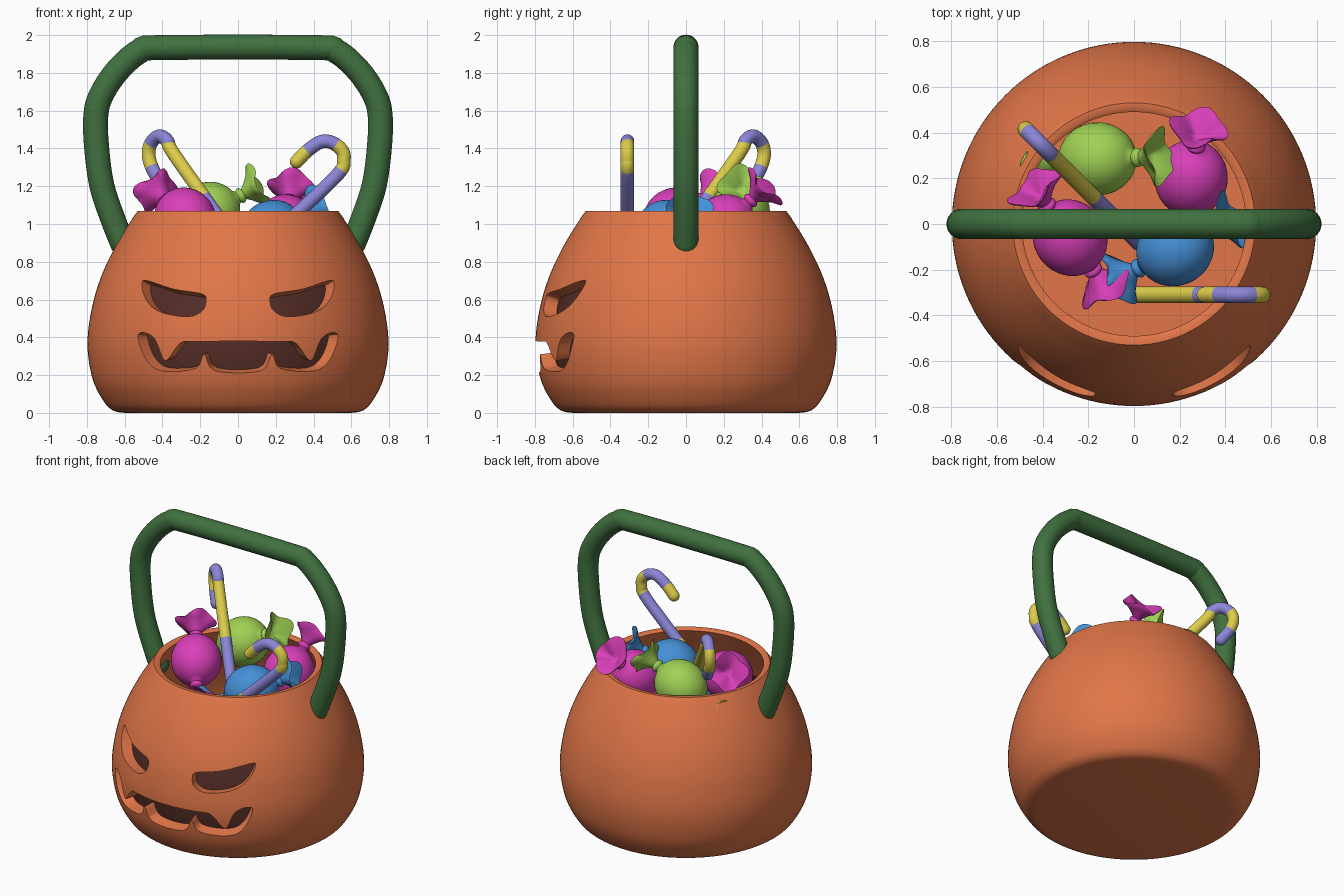
import bpy, bmesh
from math import sin, cos, pi, sqrt, radians
from mathutils import Vector

cube = bpy.data.objects.get("Cube")
if cube:
    bpy.data.objects.remove(cube, do_unlink=True)


def material(name, *rgb):
    m = bpy.data.materials.new(name)
    m.use_nodes = True
    m.diffuse_color = (*rgb, 1)
    bsdf = next(n for n in m.node_tree.nodes if n.type == 'BSDF_PRINCIPLED')
    bsdf.inputs["Base Color"].default_value = (*rgb, 1)
    return m


ORANGE = material("pumpkin orange", 0.75, 0.18, 0.065)
BROWN = material("dark brown", 0.09, 0.026, 0.02)
GREEN = material("handle green", 0.052, 0.165, 0.05)
MAGENTA = material("magenta", 0.70, 0.05, 0.49)
LIME = material("lime", 0.35, 0.64, 0.09)
BLUE = material("blue", 0.06, 0.28, 0.68)
PURPLE = material("lavender", 0.26, 0.24, 0.68)
YELLOW = material("yellow", 0.72, 0.61, 0.07)


def finish(name, bm, mats, angle=40):
    bmesh.ops.recalc_face_normals(bm, faces=bm.faces)
    me = bpy.data.meshes.new(name)
    bm.to_mesh(me)
    bm.free()
    ob = bpy.data.objects.new(name, me)
    bpy.context.collection.objects.link(ob)
    for m in mats:
        me.materials.append(m)
    shade(ob, angle)
    return ob


def shade(ob, angle):
    bpy.ops.object.select_all(action='DESELECT')
    ob.select_set(True)
    bpy.context.view_layer.objects.active = ob
    bpy.ops.object.shade_smooth_by_angle(angle=radians(angle))


def smooth(pts, n, closed=False):
    """Catmull-Rom curve through the points."""
    p = [Vector(q) for q in pts]
    p = [p[-1]] + p + p[:2] if closed else [p[0]] + p + [p[-1]]
    out = []
    for a, b, c, d in zip(p, p[1:], p[2:], p[3:]):
        for i in range(n):
            t = i / n
            out.append(b + (c - a) * t / 2 + (2 * a - 5 * b + 4 * c - d) * t * t / 2
                       + (3 * b - a - 3 * c + d) * t ** 3 / 2)
    return out if closed else out + [p[-2]]


def lathe(profile, seg, start=0.0, sweep=2 * pi, wave=lambda r, z, a: (r, z)):
    """Sweep (radius, height) points round the z axis."""
    bm = bmesh.new()
    full = sweep > 6.28
    cols = seg if full else seg + 1
    rings = []
    for r, z in profile:
        if r < 1e-5:
            rings.append([bm.verts.new((0, 0, z))] * cols)
            continue
        ring = []
        for i in range(cols):
            a = start + sweep * i / seg
            rr, zz = wave(r, z, a)
            ring.append(bm.verts.new((rr * cos(a), rr * sin(a), zz)))
        rings.append(ring)
    for lo, hi in zip(rings, rings[1:]):
        for i in range(seg):
            j = (i + 1) % cols
            vs = list(dict.fromkeys((lo[i], lo[j], hi[j], hi[i])))
            if len(vs) > 2:
                bm.faces.new(vs)
    return bm


def tube(name, path, radius, normal, mats, stripes=(), sides=24):
    """Round-ended tube along a flat path; stripes are lengths of alternating colour."""
    rings, n = [], Vector(normal).normalized()
    first = (path[0] - path[1]).normalized()
    last = (path[-1] - path[-2]).normalized()
    caps = [radians(a) for a in (88, 65, 40, 20)]
    pts = [(path[0] + first * radius * sin(a), radius * cos(a), -first) for a in caps]
    for i, p in enumerate(path):
        t = path[min(i + 1, len(path) - 1)] - path[max(i - 1, 0)]
        pts.append((p, radius, t.normalized()))
    pts += [(path[-1] + last * radius * sin(a), radius * cos(a), last) for a in reversed(caps)]
    bm = bmesh.new()
    for p, r, t in pts:
        side = t.cross(n)
        rings.append([bm.verts.new(p + r * (n * cos(a) + side * sin(a)))
                      for a in (2 * pi * k / sides for k in range(sides))])
    run = 0
    for k, (lo, hi) in enumerate(zip(rings, rings[1:])):
        run += (pts[k + 1][0] - pts[k][0]).length
        band = sum(run > sum(stripes[:s + 1]) for s in range(len(stripes)))
        for i in range(sides):
            j = (i + 1) % sides
            bm.faces.new((lo[i], lo[j], hi[j], hi[i])).material_index = band % len(mats)
    bm.faces.new(rings[0])
    bm.faces.new(rings[-1]).material_index = len(stripes) % len(mats)
    return finish(name, bm, mats)


# Bucket: hollow lathed shell
outer = smooth([(0.60, 0), (0.66, 0.012), (0.71, 0.06), (0.77, 0.18), (0.797, 0.36), (0.775, 0.55),
                (0.725, 0.72), (0.65, 0.88), (0.565, 1.02), (0.53, 1.07)], 5)
inner = smooth([(0.49, 1.06), (0.51, 1.02), (0.58, 0.88), (0.65, 0.72), (0.70, 0.55), (0.72, 0.36),
                (0.69, 0.17), (0.62, 0.06)], 4)
profile = [(0, 0)] + [tuple(p) for p in outer] + [(0.505, 1.07)] + [tuple(p) for p in inner] + [(0, 0.06)]
bucket = finish("pumpkin_bucket", lathe(profile, 128), [ORANGE])


def radius_at(z):
    for a, b in zip(outer, outer[1:]):
        if a.y <= z <= b.y:
            return a.x + (b.x - a.x) * (z - a.y) / (b.y - a.y)


def cut(name, outline):
    """Cut an outline through the wall, tapering toward the bucket's middle."""
    bm = bmesh.new()
    centre = Vector((0, 0, 0.4))
    near, far = [], []
    for x, z in outline:
        ray = Vector((x, -sqrt(radius_at(z) ** 2 - x * x), z)) - centre
        near.append(bm.verts.new(centre + ray * (-1.2 / ray.y)))
        far.append(bm.verts.new(centre + ray * (-0.35 / ray.y)))
    bm.faces.new(near)
    bm.faces.new(far)
    for i in range(len(near)):
        j = (i + 1) % len(near)
        bm.faces.new((near[i], near[j], far[j], far[i]))
    cutter = finish(name, bm, [ORANGE])
    cutter.hide_render = True
    mod = bucket.modifiers.new(name, 'BOOLEAN')
    mod.operation, mod.solver, mod.object = 'DIFFERENCE', 'EXACT', cutter
    bpy.context.view_layer.objects.active = bucket
    bpy.ops.object.modifier_apply(modifier=mod.name)
    bpy.data.objects.remove(cutter, do_unlink=True)


# Eyes and toothed mouth
eye = smooth([(0.17, 0.59), (0.19, 0.63), (0.34, 0.655), (0.48, 0.70), (0.508, 0.69), (0.50, 0.63),
              (0.46, 0.565), (0.38, 0.525), (0.26, 0.51), (0.19, 0.54)], 4, True)
for side, label in ((1, "left"), (-1, "right")):
    cut(label + "_eye_hole", [(side * x, z) for x, z in eye])
half = [(0.12, 0.222), (0.18, 0.31), (0.225, 0.235), (0.40, 0.222), (0.485, 0.28), (0.53, 0.40),
        (0.50, 0.425), (0.44, 0.39), (0.385, 0.275), (0.31, 0.365), (0.22, 0.378)]
cut("mouth_hole", smooth(half + [(-x, z) for x, z in reversed(half)], 4, True))
shade(bucket, 35)

# Dark lining behind the face
lining = [(p.x - 0.004, p.y) for p in inner if 0.12 < p.y < 0.78]
finish("face_lining", lathe(lining, 40, radians(-142), radians(104)), [BROWN])

# Handle
arm = [(0.61, 0.895), (0.66, 1.02), (0.72, 1.2), (0.748, 1.4), (0.753, 1.57), (0.725, 1.68),
       (0.64, 1.81), (0.52, 1.915), (0.40, 1.934)]
arch = [(x, 0, z) for x, z in arm] + [(-x, 0, z) for x, z in reversed(arm)]
tube("handle", smooth(arch, 5), 0.066, (0, 1, 0), [GREEN], sides=32)

# Candy canes
hook = [(0.31, 1.33), (0.37, 1.39), (0.44, 1.435), (0.50, 1.43), (0.55, 1.39), (0.56, 1.34),
        (0.53, 1.265), (0.3, 1.045), (0.01, 0.78)]
tube("front_candy_cane", smooth([(x, -0.31, z) for x, z in hook], 12), 0.036, (0, 1, 0),
     [YELLOW, PURPLE], (0.12, 0.17, 0.16, 0.38))
hook = [(0.42, 1.23), (0.475, 1.30), (0.50, 1.37), (0.48, 1.43), (0.42, 1.465), (0.36, 1.44),
        (0.31, 1.37), (-0.03, 1.03), (-0.2, 0.86)]
tube("back_candy_cane", smooth([(-0.12 - u * 0.707, 0.06 + u * 0.707, z) for u, z in hook], 12), 0.036,
     (1, 1, 0), [PURPLE, YELLOW], (0.13, 0.13, 0.16, 0.40))


# Wrapped candies: round body, pinched necks and wavy flared ends
def ruffle(r, z, a):
    f = max(0, abs(z) - 0.23) / 0.08
    return r * (1 + 0.13 * f * cos(4 * a)), z + (0.02 if z > 0 else -0.02) * f * cos(3 * a)


def candy(name, mat, place, axis):
    body = [(0.16 * sin(a), 0.175 * cos(a)) for a in (pi * k / 24 for k in range(2, 13))]
    tail = [(0, 0.235), (0.035, 0.26), (0.075, 0.29), (0.118, 0.308), (0.118, 0.302), (0.08, 0.275),
            (0.05, 0.24), (0.03, 0.215), (0.042, 0.203), (0.042, 0.192), (0.032, 0.18)]
    top = tail + body
    bm = lathe(top + [(r, -z) for r, z in reversed(top[:-1])], 36, wave=ruffle)
    ob = finish(name, bm, [mat], 60)
    ob.rotation_euler = Vector(axis).to_track_quat('Z', 'Y').to_euler()
    ob.location = place


candy("lime_candy", LIME, (-0.16, 0.285, 1.06), (0.27, 0.01, 0.14))
candy("left_magenta_candy", MAGENTA, (0.25, 0.2, 0.99), (0.03, 0.20, 0.19))
candy("right_magenta_candy", MAGENTA, (-0.28, -0.06, 1.03), (-0.15, 0.21, 0.14))
candy("blue_candy", BLUE, (0.18, -0.11, 0.965), (0.25, 0.13, 0.12))
